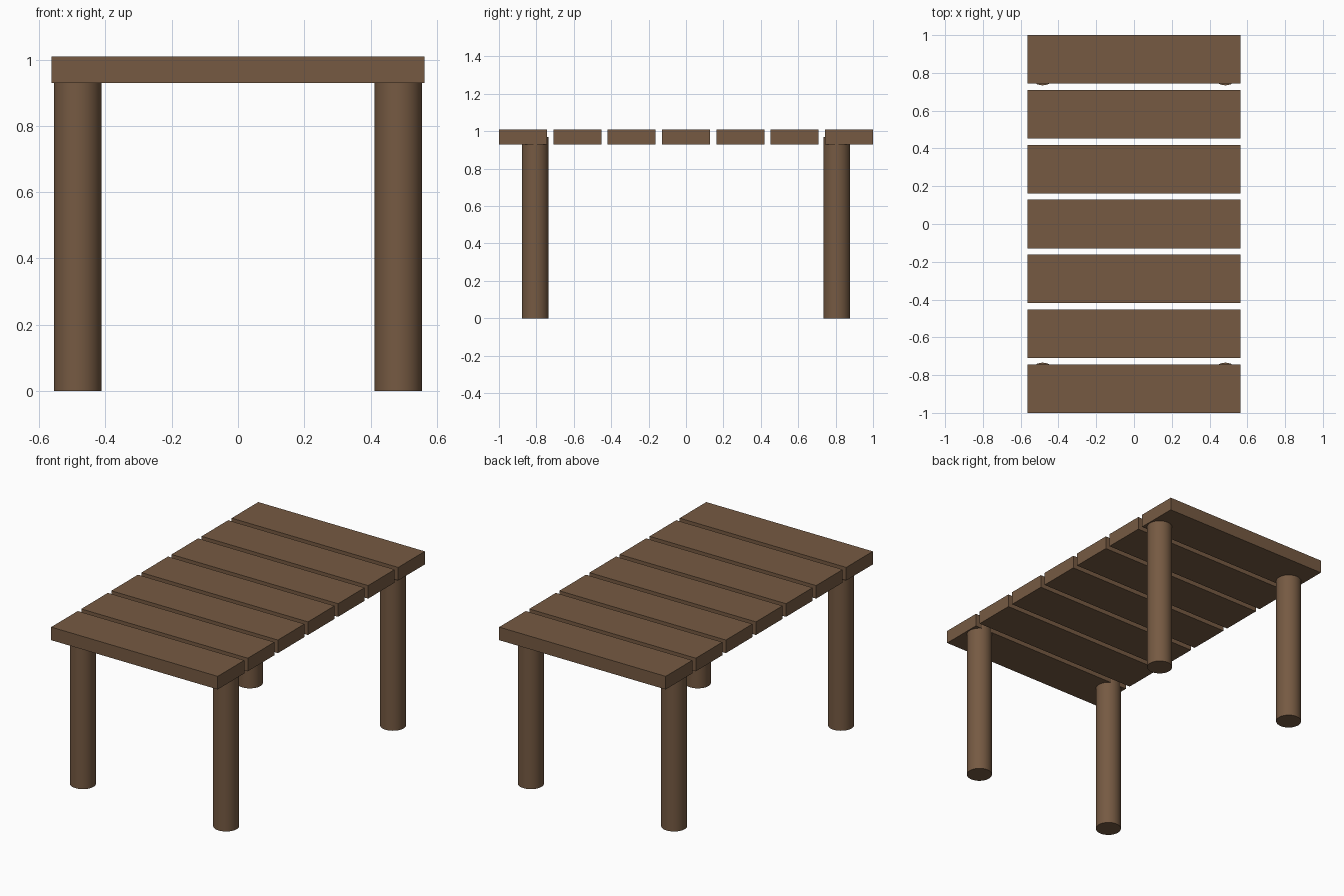
import bpy

if "Cube" in bpy.data.objects:
    bpy.data.objects.remove(bpy.data.objects["Cube"])

wood = bpy.data.materials.new("brown wood")
wood.diffuse_color = (0.180, 0.102, 0.055, 1.0)
wood.use_nodes = True
wood.node_tree.nodes["Principled BSDF"].inputs["Base Color"].default_value = wood.diffuse_color

PLANKS = 7
PLANK_SIZE = (1.126, 0.257, 0.08)
PITCH = (2.0 - PLANK_SIZE[1]) / (PLANKS - 1)
PLANK_Z = 0.97
LEG_RADIUS, LEG_HEIGHT = 0.072, 0.97
LEG_X, LEG_Y = 0.484, 0.806


def finish(name):
    obj = bpy.context.object
    obj.name = name
    obj.data.materials.append(wood)
    return obj


# Tabletop: evenly spaced planks with gaps between them
for i in range(PLANKS):
    y = (i - (PLANKS - 1) / 2) * PITCH
    bpy.ops.mesh.primitive_cube_add(size=1, location=(0, y, PLANK_Z))
    plank = finish(f"plank_{i + 1}")
    plank.scale = PLANK_SIZE
    bpy.ops.object.transform_apply(location=False, rotation=False, scale=True)

# Four round legs sunk halfway into the end planks
for side, sx in (("left", -1), ("right", 1)):
    for end, sy in (("front", -1), ("back", 1)):
        bpy.ops.mesh.primitive_cylinder_add(
            vertices=32, radius=LEG_RADIUS, depth=LEG_HEIGHT,
            location=(sx * LEG_X, sy * LEG_Y, LEG_HEIGHT / 2))
        finish(f"{end}_{side}_leg")
        bpy.ops.object.shade_smooth_by_angle()
